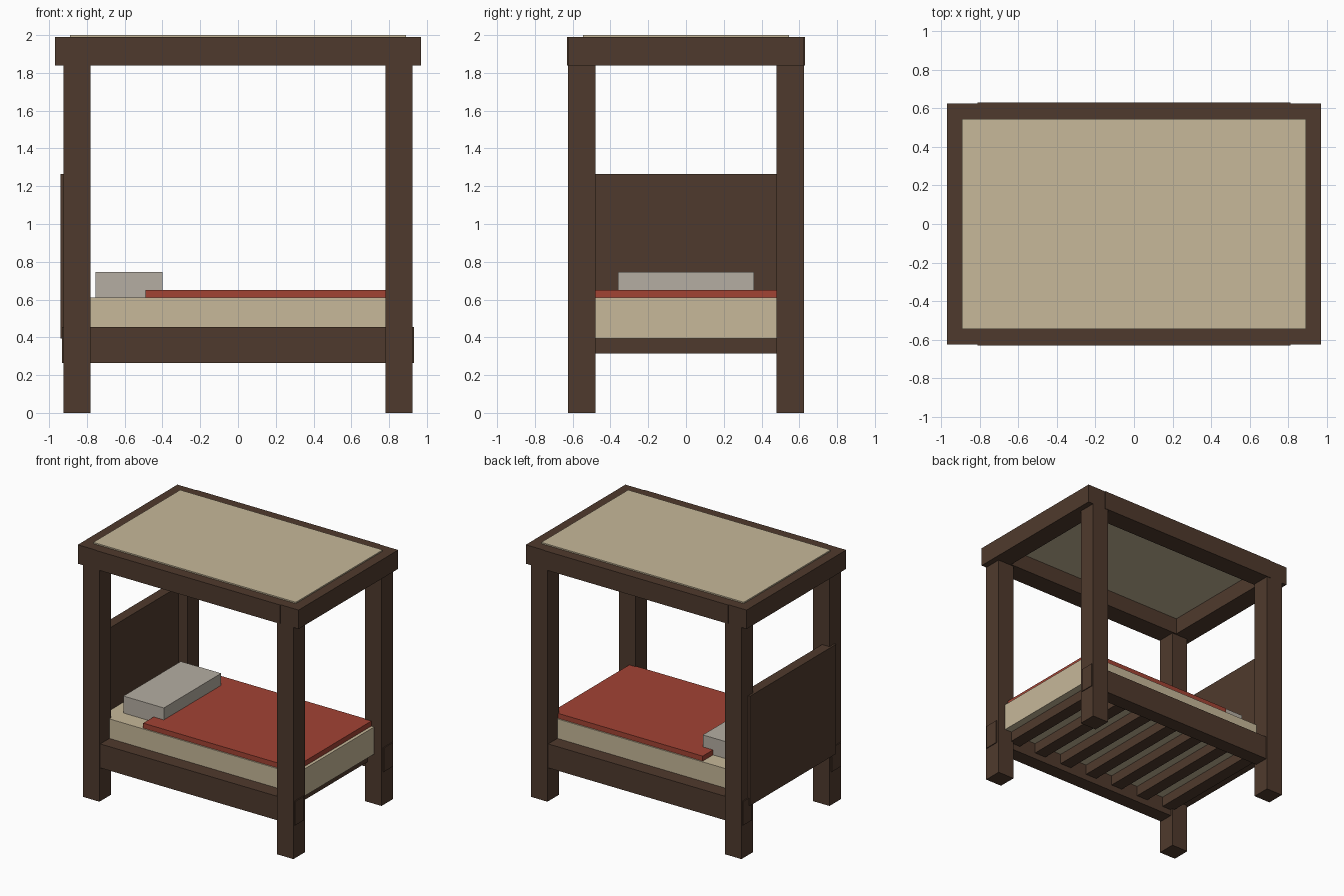
import bpy

default = bpy.data.objects.get("Cube")
if default:
    bpy.data.objects.remove(default, do_unlink=True)


def material(name, rgb):
    m = bpy.data.materials.new(name)
    m.use_nodes = True
    colour = (*rgb, 1)
    m.diffuse_color = colour
    bsdf = next(n for n in m.node_tree.nodes if n.type == 'BSDF_PRINCIPLED')
    bsdf.inputs["Base Color"].default_value = colour
    return m


WOOD = material("dark_wood", (.078, .042, .026))
CLOTH = material("cream_cloth", (.57, .48, .32))
RED = material("red_blanket", (.36, .056, .034))
GREY = material("pillow_grey", (.46, .42, .36))


def box(name, x, y, z, mat):
    """Box between (low, high) limits on each axis."""
    limits = (x, y, z)
    bpy.ops.mesh.primitive_cube_add(size=1, location=[(a + b) / 2 for a, b in limits])
    ob = bpy.context.object
    ob.name = name
    ob.scale = [b - a for a, b in limits]
    bpy.ops.object.transform_apply(location=False, rotation=False, scale=True)
    ob.data.materials.append(mat)
    return ob


def span(side, inner, outer):
    """Limits on the positive or negative side of the centre."""
    return tuple(sorted((side * inner, side * outer)))


# Corner posts
for sx, lr in ((1, "left"), (-1, "right")):
    for sy, fb in ((-1, "front"), (1, "back")):
        box(f"{fb}_{lr}_post", span(sx, .78, .925), span(sy, .48, .625), (0, 1.9), WOOD)

# Canopy frame and side rails
for sx, lr in ((1, "left"), (-1, "right")):
    box(f"{lr}_canopy_beam", span(sx, .81, .97), (-.625, .625), (1.84, 1.99), WOOD)
for sy, fb in ((-1, "front"), (1, "back")):
    box(f"{fb}_canopy_beam", (-.81, .81), span(sy, .47, .63), (1.84, 1.99), WOOD)
    box(f"{fb}_side_rail", (-.932, .932), span(sy, .5, .615), (.265, .455), WOOD)
box("canopy_cloth", (-.89, .89), (-.545, .545), (1.97, 2), CLOTH)

# Headboard and slats
box("headboard", (-.94, -.86), (-.54, .54), (.395, 1.265), WOOD)
for i in range(7):
    cx = (i - 3) * .25
    box(f"slat_{i + 1}", (cx - .05, cx + .05), (-.51, .51), (.315, .395), WOOD)

# Bedding
box("mattress", (-.86, .86), (-.5, .5), (.395, .61), CLOTH)
box("blanket", (-.49, .835), (-.49, .49), (.6, .65), RED)
box("pillow", (-.755, -.4), (-.36, .36), (.61, .745), GREY)
